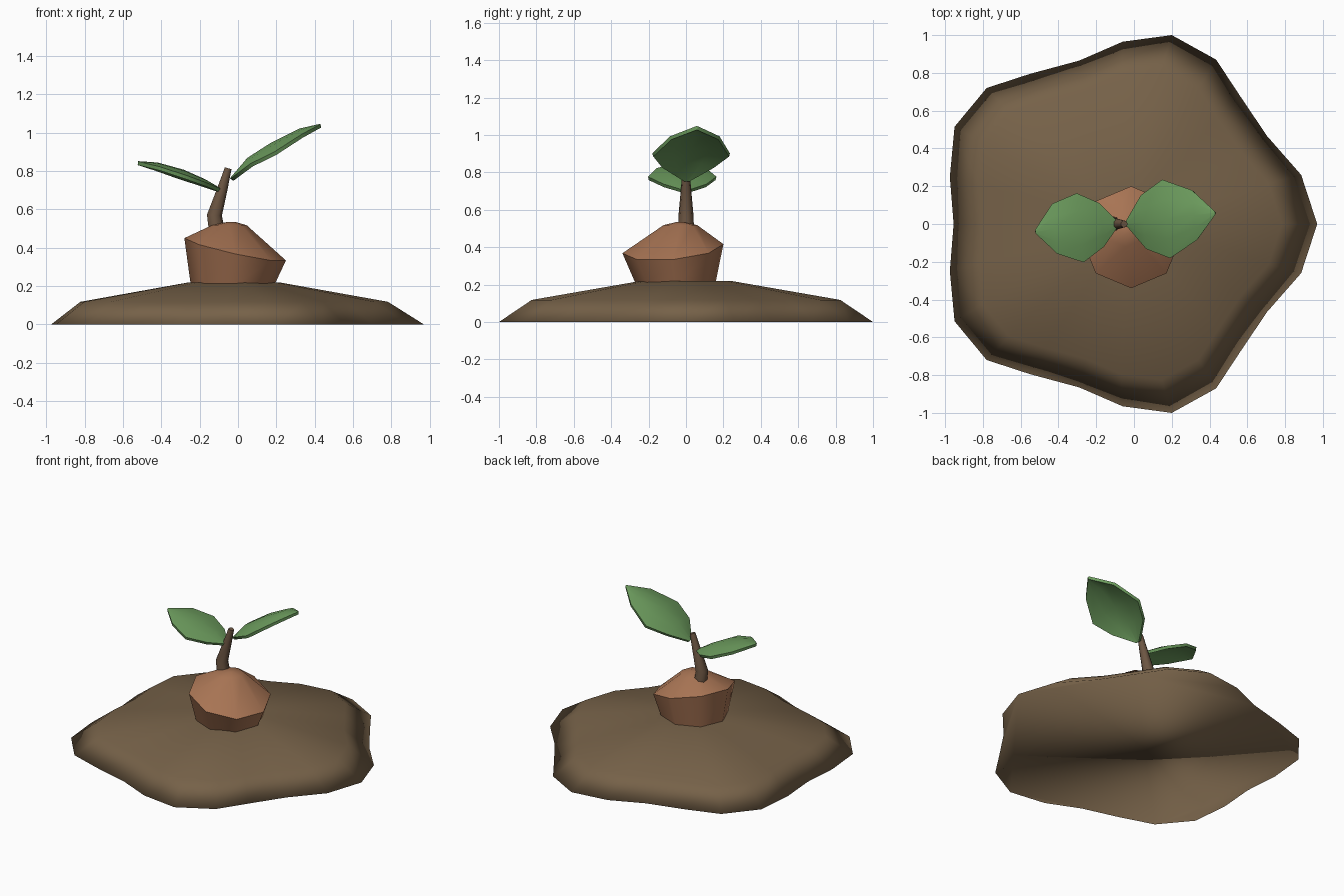
import bpy
import math
from mathutils import Vector

if "Cube" in bpy.data.objects:
    bpy.data.objects.remove(bpy.data.objects["Cube"])


def material(name, rgb):
    m = bpy.data.materials.new(name)
    m.diffuse_color = (*rgb, 1)
    m.use_nodes = True
    m.node_tree.nodes["Principled BSDF"].inputs["Base Color"].default_value = m.diffuse_color
    return m


SOIL = material("soil brown", (0.18, 0.12, 0.065))
SEED = material("seed tan", (0.39, 0.175, 0.088))
BARK = material("stem brown", (0.15, 0.092, 0.055))
LEAF = material("leaf green", (0.15, 0.33, 0.11))


def build(name, verts, faces, mat):
    me = bpy.data.meshes.new(name)
    me.from_pydata(verts, [], faces)
    me.materials.append(mat)
    me.shade_smooth()
    ob = bpy.data.objects.new(name, me)
    bpy.context.collection.objects.link(ob)
    return ob


def loft(name, rings, mat):
    """Skin closed counter-clockwise rings from bottom to top and cap both ends."""
    n = len(rings[0])
    verts = [v for ring in rings for v in ring]
    faces = [(k * n + i, k * n + (i + 1) % n, (k + 1) * n + (i + 1) % n, (k + 1) * n + i)
             for k in range(len(rings) - 1) for i in range(n)]
    faces.append(tuple(reversed(range(n))))
    faces.append(tuple(range(len(verts) - n, len(verts))))
    return build(name, verts, faces, mat)


# Soil mound: half outline mirrored across y, shrunk upwards
half = [(0.97, 0), (0.885, 0.26), (0.705, 0.465), (0.56, 0.68), (0.435, 0.87),
        (0.2, 1.0), (-0.06, 0.965), (-0.29, 0.865), (-0.55, 0.795), (-0.78, 0.72),
        (-0.95, 0.515), (-0.975, 0.25), (-0.955, 0)]
outline = half + [(x, -y) for x, y in reversed(half[1:-1])]
loft("soil_mound", [[(x * s - dx, y * s, z) for x, y in outline]
                    for s, z, dx in [(1, 0, 0), (0.825, 0.118, 0.018), (0.24, 0.22, 0.02)]], SOIL)


# Seed: tilted eight-sided rings with a small crown
def seed_ring(cx, cy, rx, ry, z, sx, sy):
    pts = []
    for i in range(8):
        a = math.tau * i / 8
        dx, dy = rx * math.cos(a), ry * math.sin(a)
        pts.append((cx + dx, cy + dy, z + sx * dx + sy * dy))
    return pts


seed = loft("seed", [seed_ring(-0.03, -0.055, 0.215, 0.21, 0.195, 0, 0),
                     seed_ring(-0.015, -0.07, 0.265, 0.27, 0.392, -0.22, 0.09),
                     seed_ring(-0.045, -0.03, 0.09, 0.09, 0.518, 0, 0),
                     seed_ring(-0.035, -0.03, 0.02, 0.02, 0.535, 0, 0)], SEED)

# Stem: bent tapering tube
path = [(-0.105, 0.44, 0.046), (-0.125, 0.57, 0.041), (-0.085, 0.7, 0.029), (-0.052, 0.815, 0.019)]
rings = []
for k, (x, z, r) in enumerate(path):
    a, b = path[max(k - 1, 0)], path[min(k + 1, len(path) - 1)]
    t = Vector((b[0] - a[0], 0, b[1] - a[1])).normalized()
    side = Vector((t.z, 0, -t.x))
    rings.append([Vector((x, 0, z)) + r * (side * math.cos(math.tau * i / 7)
                  + Vector((0, 1, 0)) * math.sin(math.tau * i / 7)) for i in range(7)])
stem = loft("stem", rings, BARK)


# Leaves: arched strips across a midrib, given a little thickness
def leaf(name, stations, arch, shear):
    cols = (-1, -0.5, 0, 0.5, 1)
    n = len(cols)
    verts = [(x + shear * w * t, y + w * t, z - arch * w * t * t)
             for x, y, w, z in stations for t in cols]
    faces = []
    for k in range(len(stations) - 1):
        for i in range(n - 1):
            a = k * n + i
            quad = (a, a + n, a + n + 1, a + 1)
            faces.append(quad if stations[-1][0] > 0 else quad[::-1])
    ob = build(name, verts, faces, LEAF)
    mod = ob.modifiers.new("thickness", 'SOLIDIFY')
    mod.thickness = 0.02
    mod.offset = -1
    return ob


# each station: x, y of midrib, half width, height
big = leaf("large_leaf", [(-0.04, 0.003, 0.015, 0.765), (0.05, 0.01, 0.142, 0.87),
                          (0.17, 0.027, 0.208, 0.947), (0.32, 0.047, 0.132, 1.022),
                          (0.43, 0.058, 0.008, 1.047)], 0.22, -0.1)
small = leaf("small_leaf", [(-0.085, 0, 0.012, 0.707), (-0.17, -0.005, 0.115, 0.757),
                            (-0.285, -0.02, 0.183, 0.808), (-0.42, -0.025, 0.132, 0.845),
                            (-0.522, -0.04, 0.01, 0.852)], 0.17, -0.1)

# Smooth shading with crisp edges on everything but the fully soft mound
for ob in (seed, stem, big, small):
    bpy.ops.object.select_all(action='DESELECT')
    bpy.context.view_layer.objects.active = ob
    ob.select_set(True)
    for m in list(ob.modifiers):
        bpy.ops.object.modifier_apply(modifier=m.name)
    bpy.ops.object.shade_smooth_by_angle(angle=math.radians(60))
